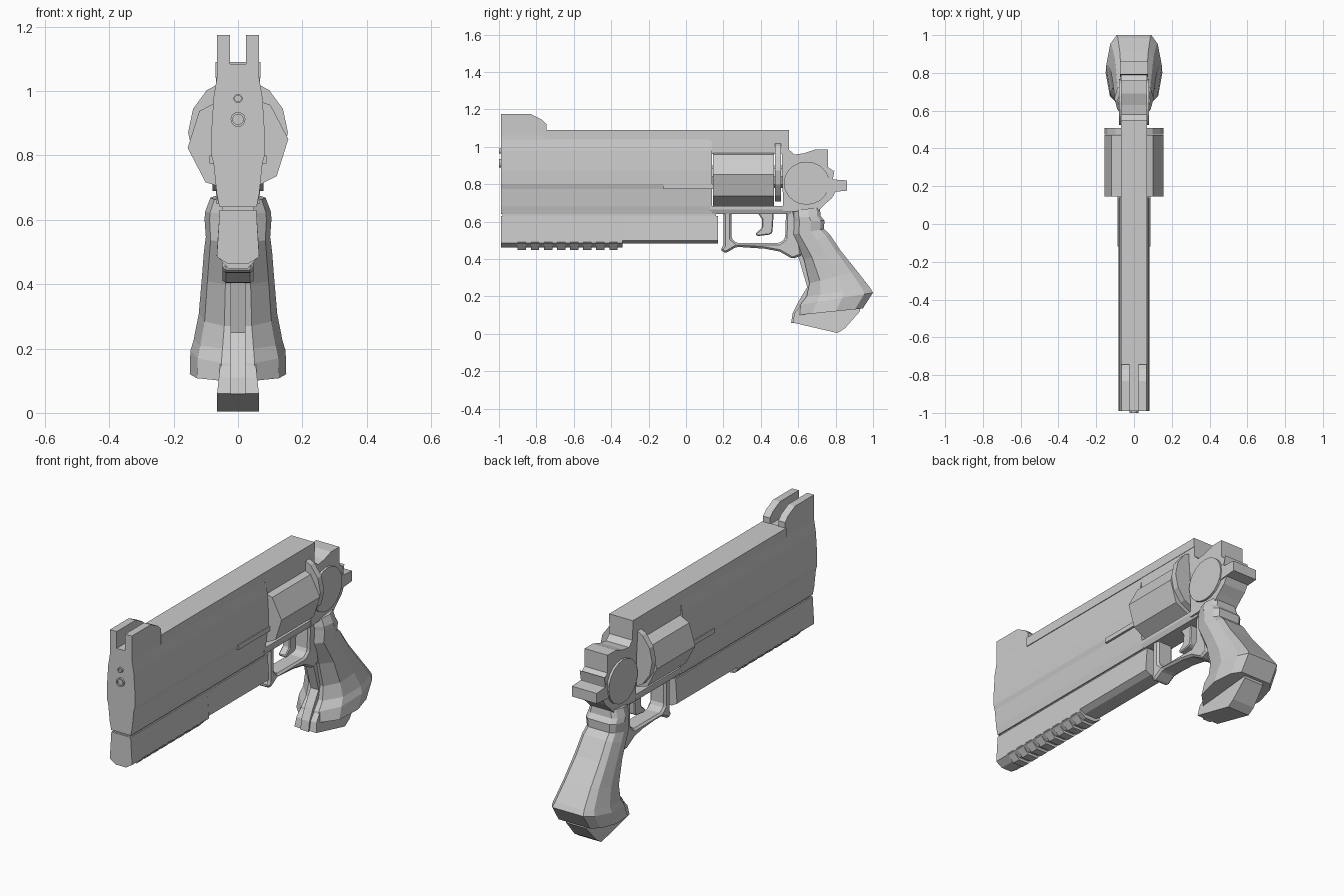
import bpy, bmesh, math


def make(name, rings):
    """Skin a list of equal-length closed rings and cap both ends."""
    bm = bmesh.new()
    loops = [[bm.verts.new(p) for p in r] for r in rings]
    for a, b in zip(loops, loops[1:]):
        n = len(a)
        for i in range(n):
            j = (i + 1) % n
            bm.faces.new((a[i], a[j], b[j], b[i]))
    bm.faces.new(loops[0])
    bm.faces.new(loops[-1])
    bmesh.ops.recalc_face_normals(bm, faces=bm.faces)
    me = bpy.data.meshes.new(name)
    bm.to_mesh(me)
    bm.free()
    ob = bpy.data.objects.new(name, me)
    bpy.context.collection.objects.link(ob)
    return ob


def plate(name, yz, x0, x1, bevel=0):
    """Side-view profile extruded across x."""
    ob = make(name, [[(x, y, z) for y, z in yz] for x in (x0, x1)])
    if bevel:
        m = ob.modifiers.new("edge", 'BEVEL')
        m.width, m.segments = bevel, 1
    return ob


def bar(name, half, y0, y1):
    """Mirrored (half-width, z) cross-section extruded along y."""
    ring = half + [(-x, z) for x, z in reversed(half)]
    return make(name, [[(x, y, z) for x, z in ring] for y in (y0, y1)])


def drum(name, rx, rz, n, zc, y0, y1, off=0):
    """Elliptical n-gon disc along y."""
    ang = [math.radians(off) + math.tau * i / n for i in range(n)]
    return make(name, [[(rx * math.cos(a), y, zc + rz * math.sin(a)) for a in ang] for y in (y0, y1)])


# Barrel shroud, top rib and underlug
bar("barrel_shroud", [(.064, 1.085), (.066, 1.04), (.076, .98), (.083, .87), (.083, .80),
                      (.076, .775), (.066, .68), (.058, .64)], -.99, .14)
bar("top_strap", [(.07, 1.09), (.07, 1.04)], -.75, .55)
bar("strap_underside", [(.068, 1.045), (.068, .96)], .13, .55)
bar("lug_core", [(.05, .66), (.05, .6)], -.98, .16)
bar("underlug", [(.057, .63), (.066, .50), (.035, .482)], -.34, .17)
bar("underlug_front", [(.057, .63), (.066, .485), (.03, .462)], -.99, -.34)
for i in range(8):
    y = -.90 + i * .07
    bar(f"rail_rib_{i}", [(.068, .49), (.03, .449), (.02, .449)], y, y + .045)

# Front sight: two fins
for s in (-1, 1):
    plate("sight_fin", [(-.99, 1.06), (-.99, 1.175), (-.83, 1.175), (-.77, 1.145),
                        (-.745, 1.12), (-.745, 1.04)], s * .025, s * .065)

# Muzzle rings with bores
for name, z, r in (("muzzle", .912, .023), ("upper_bore", .977, .014)):
    ang = [math.tau * i / 16 for i in range(16)]
    steps = [(r, -.98), (r, -1.0), (r * .7, -1.0), (r * .7, -.992)]
    make(name, [[(q * math.cos(a), y, z + q * math.sin(a)) for a in ang] for q, y in steps])

# Cylinder, recoil plate, ejector rods and lower frame
drum("cylinder", .157, .157, 8, .837, .145, .47, 5)
drum("recoil_plate", .155, .168, 14, .872, .475, .508)
drum("cylinder_axle", .06, .06, 8, .84, .13, .53)
bar("ejector_bar", [(.088, .80), (.088, .775)], -.12, .15)
bar("lower_frame", [(.066, .682), (.066, .665), (.055, .64)], .13, .56)

# Rear frame and hammer
plate("rear_frame", [(.51, 1.05), (.55, 1.05), (.55, .985), (.58, .958), (.63, .965), (.69, .985),
                     (.76, .985), (.76, .89), (.79, .87), (.785, .83), (.80, .76), (.78, .725),
                     (.74, .69), (.71, .66), (.52, .65)], -.068, .068)
plate("hammer_spur", [(.70, .83), (.78, .835), (.795, .88), (.785, .825), (.86, .82),
                      (.86, .765), (.80, .76), (.70, .75)], -.073, .073)
plate("pivot_disc", [(.645 + .122 * math.cos(math.tau * i / 20), .805 + .115 * math.sin(math.tau * i / 20))
                     for i in range(20)], -.08, .08)

# Trigger and guard
plate("trigger", [(.375, .66), (.47, .66), (.462, .54), (.445, .53), (.38, .522), (.37, .535),
                  (.405, .565), (.408, .61)], -.022, .022, .005)
plate("trigger_guard", [(.20, .66), (.20, .47), (.183, .45), (.21, .43), (.27, .465), (.42, .455),
                        (.50, .44), (.57, .40), (.62, .42), (.58, .66), (.535, .66), (.53, .51),
                        (.50, .485), (.27, .485), (.243, .51), (.243, .66)], -.048, .048, .01)

# Grip: lofted ten-sided sections (front point, back point, half-width)
stations = [((.57, .66), (.715, .675), .086), ((.57, .62), (.72, .63), .102),
            ((.57, .60), (.74, .605), .104), ((.565, .53), (.738, .56), .10),
            ((.60, .46), (.77, .53), .106), ((.63, .40), (.83, .44), .112),
            ((.66, .27), (.915, .335), .122), ((.645, .20), (.985, .245), .138),
            ((.61, .155), (1.0, .22), .148), ((.60, .10), (.945, .135), .15)]
section = [(0, .35), (.22, .85), (.58, 1), (.88, .85), (1, .62)]
rings = []
for (fy, fz), (by, bz), w in stations:
    half = [(w * k, fy + (by - fy) * t, fz + (bz - fz) * t) for t, k in section]
    rings.append(half + [(-x, y, z) for x, y, z in reversed(half)])
make("grip", rings)
plate("front_strap", [(.535, .66), (.535, .50), (.598, .42), (.648, .25), (.60, .17), (.57, .11),
                      (.562, .058), (.62, .06), (.70, .25), (.65, .45), (.60, .66)], -.024, .024)

# Butt block, slightly flared toward the bottom
outline = [(.57, .06), (.81, .004), (.85, .03), (.93, .12), (.93, .16), (.62, .16), (.58, .11)]
butt = plate("butt_block", outline, -.066, .066)
for v in butt.data.vertices:
    v.co.x *= 1 - max(0, v.co.z - .05) * 1.6
    if v.co.z < .001:
        v.co.z = 0
